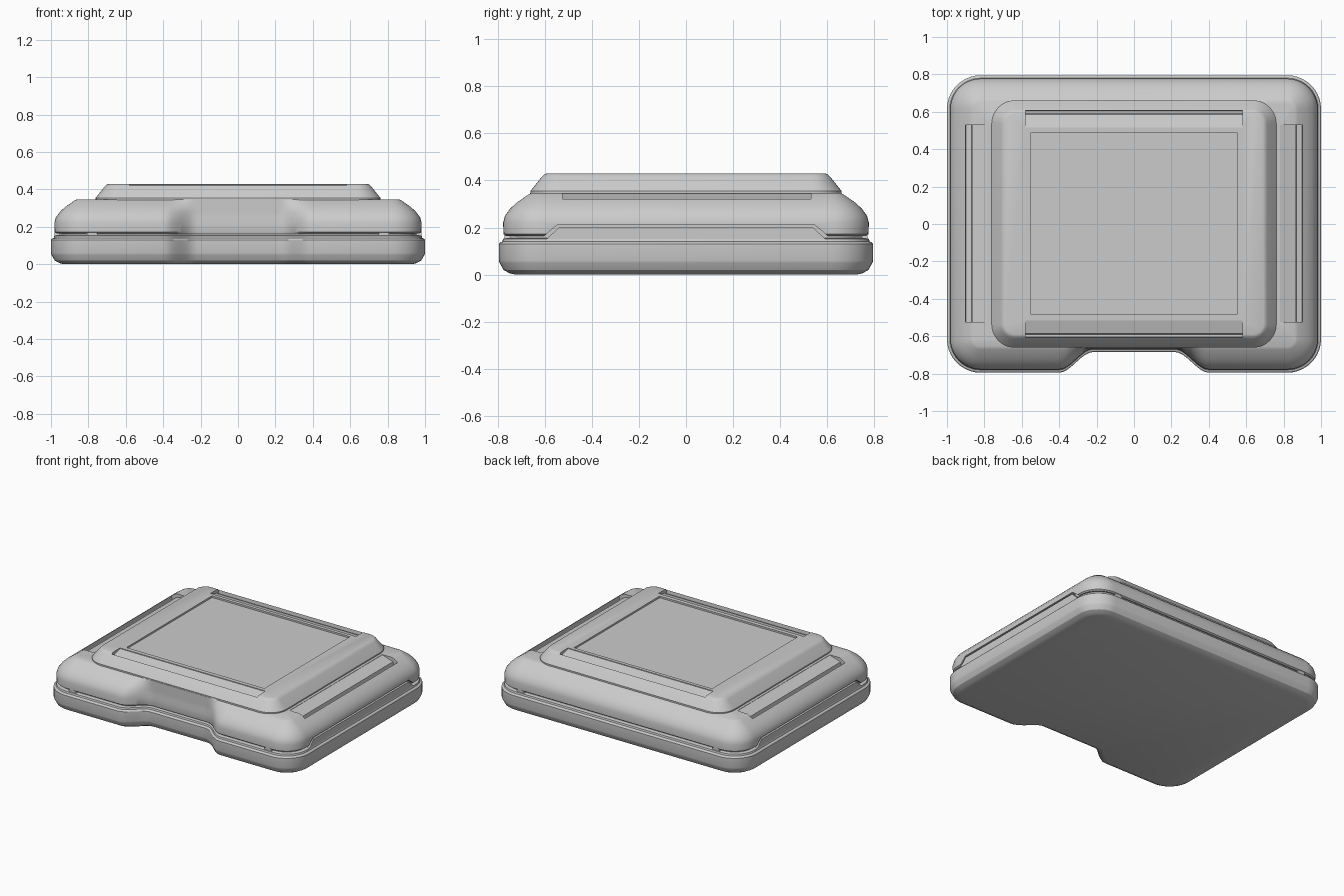
import bpy, bmesh, math

cube = bpy.data.objects.get("Cube")
if cube:
    bpy.data.objects.remove(cube)

grey = bpy.data.materials.new("light_grey")
grey.use_nodes = True
COLOUR = (0.6, 0.6, 0.6, 1)
grey.diffuse_color = COLOUR
grey.node_tree.nodes["Principled BSDF"].inputs["Base Color"].default_value = COLOUR


def finish(name, bm, smooth=True):
    bmesh.ops.recalc_face_normals(bm, faces=bm.faces)
    mesh = bpy.data.meshes.new(name)
    bm.to_mesh(mesh)
    bm.free()
    mesh.materials.append(grey)
    obj = bpy.data.objects.new(name, mesh)
    bpy.context.collection.objects.link(obj)
    return obj


def outline(hx, hy, r, inset, notch):
    """Rounded rectangle, with an optional soft step in the front edge."""
    hx, hy, r = hx - inset, hy - inset, max(r - inset, 0.04)
    pts = []
    for sx, sy, start in ((1, 1, 0), (-1, 1, 90), (-1, -1, 180), (1, -1, 270)):
        for i in range(11):
            a = math.radians(start + 9 * i)
            pts.append((sx * (hx - r) + r * math.cos(a), sy * (hy - r) + r * math.sin(a)))
        if start == 180 and notch is not None:
            for i in range(41):
                x = -0.4 + 0.02 * i
                t = min(max((0.4 - abs(x)) / 0.18, 0), 1)
                s = t * t * (3 - 2 * t)
                pts.append((x, -hy * (1 - s) + notch * s))
    return pts


def loft(name, hx, hy, r, profile, notched=True, notch_limit=1):
    """Stack outlines given as (height, inset) pairs."""
    bm = bmesh.new()
    rings = []
    for z, d in profile:
        notch = -0.685 + min(d, notch_limit) if notched else None
        rings.append([bm.verts.new((x, y, z)) for x, y in outline(hx, hy, r, d, notch)])
    for low, high in zip(rings, rings[1:]):
        n = len(low)
        for i in range(n):
            j = (i + 1) % n
            bm.faces.new((low[i], low[j], high[j], high[i]))
    bm.faces.new(rings[0])
    bm.faces.new(rings[-1])
    return finish(name, bm)


def prism(name, points, place, start, end):
    """Extrude a flat profile; place turns (u, v, depth) into (x, y, z)."""
    bm = bmesh.new()
    a = [bm.verts.new(place(u, v, start)) for u, v in points]
    b = [bm.verts.new(place(u, v, end)) for u, v in points]
    bm.faces.new(a)
    bm.faces.new(b)
    for i in range(len(a)):
        j = (i + 1) % len(a)
        bm.faces.new((a[i], a[j], b[j], b[i]))
    return finish(name, bm)


def cut(target, cutter):
    mod = target.modifiers.new("cut", "BOOLEAN")
    mod.operation = "DIFFERENCE"
    mod.solver = "EXACT"
    mod.object = cutter
    bpy.context.view_layer.objects.active = target
    bpy.ops.object.modifier_apply(modifier=mod.name)
    bpy.data.objects.remove(cutter)


# Lower tray, inner seam band and lid
base = loft("base_tray", 1.0, 0.795, 0.18,
            [(0, 0.07), (0.006, 0.045), (0.02, 0.02), (0.05, 0.003), (0.06, 0),
             (0.13, 0), (0.137, 0.006), (0.14, 0.015), (0.152, 0.018), (0.155, 0.03)])
seam = loft("seam_band", 1.0, 0.795, 0.18, [(0.14, 0.045), (0.19, 0.045)])
lid = loft("lid", 1.0, 0.795, 0.18,
           [(0.165, 0.03), (0.172, 0.02), (0.22, 0.018), (0.25, 0.026), (0.28, 0.048),
            (0.305, 0.075), (0.34, 0.125), (0.347, 0.14)], notch_limit=0.022)

# Side channels and raised side seams
channel = [(0.78, 0.38), (0.78, 0.345), (0.865, 0.318), (0.87, 0.295),
           (0.897, 0.29), (0.91, 0.38)]
gap = [(-0.62, 0.15), (-0.6, 0.167), (-0.545, 0.212), (0.545, 0.212), (0.6, 0.167), (0.62, 0.15)]
lug = [(-0.6, 0.14), (-0.585, 0.158), (-0.54, 0.2), (0.54, 0.2), (0.585, 0.158), (0.6, 0.14)]
for side, word in ((1, "left"), (-1, "right")):
    cut(lid, prism("channel_cutter", channel, lambda u, v, d: (side * u, d, v), -0.525, 0.53))
    cut(lid, prism("gap_cutter", gap, lambda u, v, d: (side * d, u, v), 0.95, 1.1))
    prism(word + "_side_lug", lug, lambda u, v, d: (side * d, u, v), 0.9, 0.982)

# Raised top pad with a sunken panel and two edge channels
pad = loft("top_pad", 0.765, 0.665, 0.13,
           [(0.335, 0.004), (0.355, 0.004), (0.365, 0.012), (0.415, 0.052),
            (0.426, 0.063), (0.43, 0.075)], notched=False)
strip = [(0.515, 0.46), (0.515, 0.425), (0.585, 0.405), (0.59, 0.395),
         (0.605, 0.395), (0.612, 0.46)]
for side in (1, -1):
    cut(pad, prism("strip_cutter", strip, lambda u, v, d: (d, side * u, v), -0.58, 0.58))
panel = [(-0.55, -0.485), (0.55, -0.485), (0.55, 0.49), (-0.55, 0.49)]
cut(pad, prism("panel_cutter", panel, lambda u, v, d: (u, v, d), 0.418, 0.5))

# Small catches bridging the seam
catch = [(-0.03, 0.15), (0.03, 0.15), (0.025, 0.172), (-0.025, 0.172)]
for sx in (1, -1):
    for sy in (1, -1):
        name = ("front" if sy < 0 else "back") + ("_left" if sx > 0 else "_right") + "_catch"
        prism(name, catch, lambda u, v, d: (sx * 0.78 + u, sy * d, v), 0.72, 0.772)

# Smooth shading with crisp edges
for obj in bpy.context.view_layer.objects:
    obj.select_set(obj.type == "MESH" and grey.name in obj.data.materials)
bpy.context.view_layer.objects.active = base
bpy.ops.object.shade_smooth_by_angle(angle=math.radians(30))
